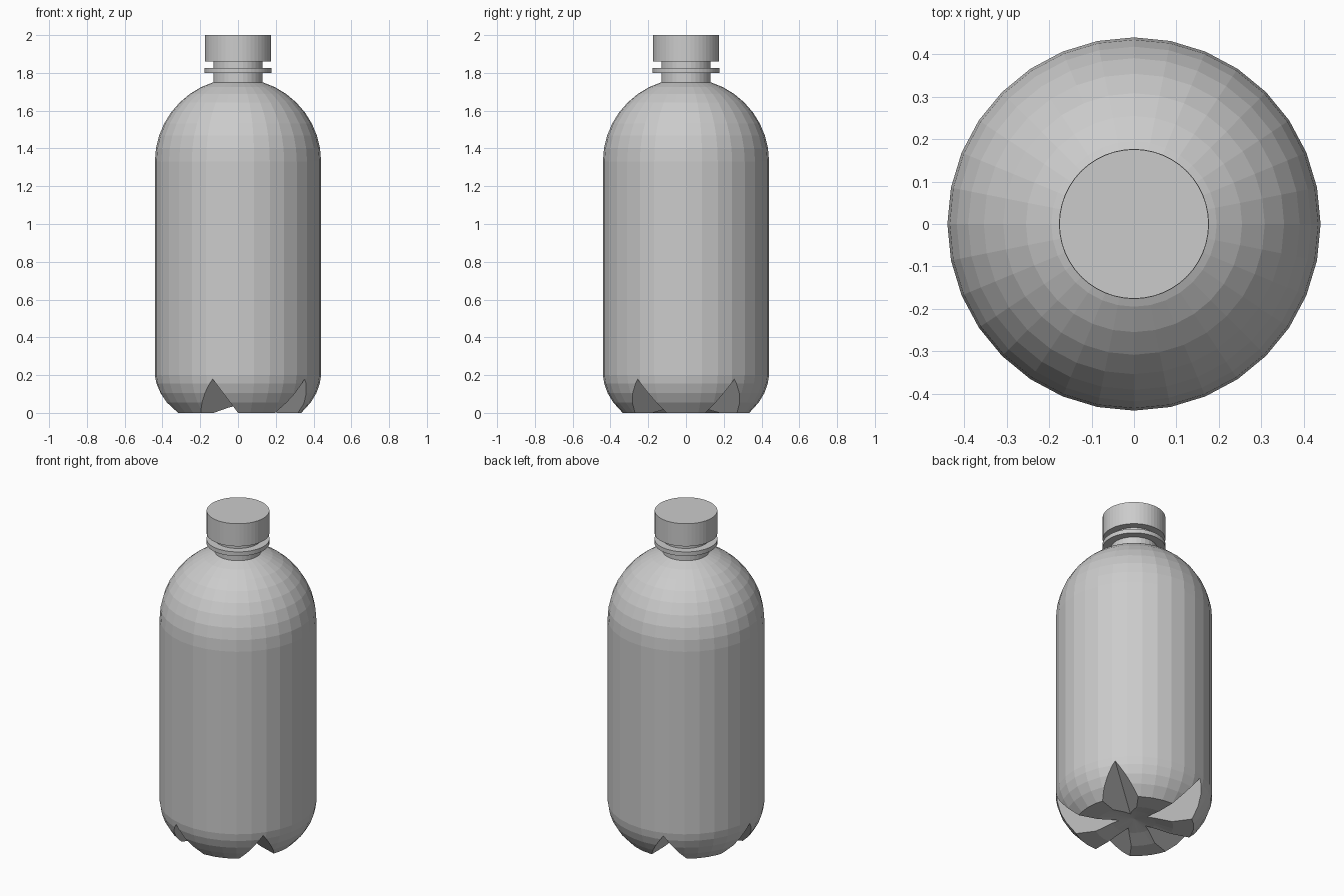
import bpy, bmesh
from math import sin, cos, tan, pi, radians

if "Cube" in bpy.data.objects:
    bpy.data.objects.remove(bpy.data.objects["Cube"])


def finish(bm, name):
    bmesh.ops.recalc_face_normals(bm, faces=bm.faces[:])
    me = bpy.data.meshes.new(name)
    bm.to_mesh(me)
    bm.free()
    ob = bpy.data.objects.new(name, me)
    bpy.context.collection.objects.link(ob)
    return ob


def lathe(name, profile, sides):
    """Spin an (r, z) profile that starts and ends on the axis."""
    bm = bmesh.new()
    rings = []
    for r, z in profile:
        if r == 0:
            rings.append([bm.verts.new((0, 0, z))])
        else:
            rings.append([bm.verts.new((r * cos(2 * pi * i / sides), r * sin(2 * pi * i / sides), z))
                          for i in range(sides)])
    for a, b in zip(rings, rings[1:]):
        for i in range(sides):
            j = (i + 1) % sides
            quad = [a[i % len(a)], a[j % len(a)], b[j % len(b)], b[i % len(b)]]
            bm.faces.new(list(dict.fromkeys(quad)))
    return finish(bm, name)


# Bottle body: hollowed base, straight wall, spherical shoulder, neck
R = 0.44
base = [(0, 0.05), (0.12, 0.027), (0.22, 0), (0.335, 0), (0.385, 0.055),
        (0.415, 0.105), (0.433, 0.155), (R, 0.2)]
shoulder = [(R * cos(radians(9.1 * i)), 1.33 + R * sin(radians(9.1 * i))) for i in range(9)]
neck = [(0.131, 1.75), (0.131, 1.87), (0, 1.87)]
body = lathe("bottle_body", base + shoulder + neck, 32)

# Five V-shaped grooves fanning out from the centre of the base
L, slope, half = 0.7, 0.18 / 0.437, tan(radians(18))
for k in range(5):
    a = radians(36 + 72 * k)
    bm = bmesh.new()
    tip = bm.verts.new((0, 0, 0))
    tri = []
    for y, z in ((0, slope * L), (-1.3 * half * L, -0.3 * slope * L), (1.3 * half * L, -0.3 * slope * L)):
        tri.append(bm.verts.new((L * cos(a) - y * sin(a), L * sin(a) + y * cos(a), z)))
    bm.faces.new(tri)
    for i in range(3):
        bm.faces.new((tip, tri[i], tri[(i + 1) % 3]))
    cutter = finish(bm, "groove_cutter")
    cutter.hide_render = True
    mod = body.modifiers.new("groove", 'BOOLEAN')
    mod.operation = 'DIFFERENCE'
    mod.solver = 'EXACT'
    mod.object = cutter
    bpy.context.view_layer.objects.active = body
    bpy.ops.object.modifier_apply(modifier=mod.name)
    bpy.data.objects.remove(cutter)

# Neck ring and screw cap
lathe("neck_ring", [(0, 1.80), (0.177, 1.80), (0.177, 1.826), (0, 1.826)], 48)
lathe("cap", [(0, 1.86), (0.176, 1.86), (0.176, 2.0), (0, 2.0)], 48)
